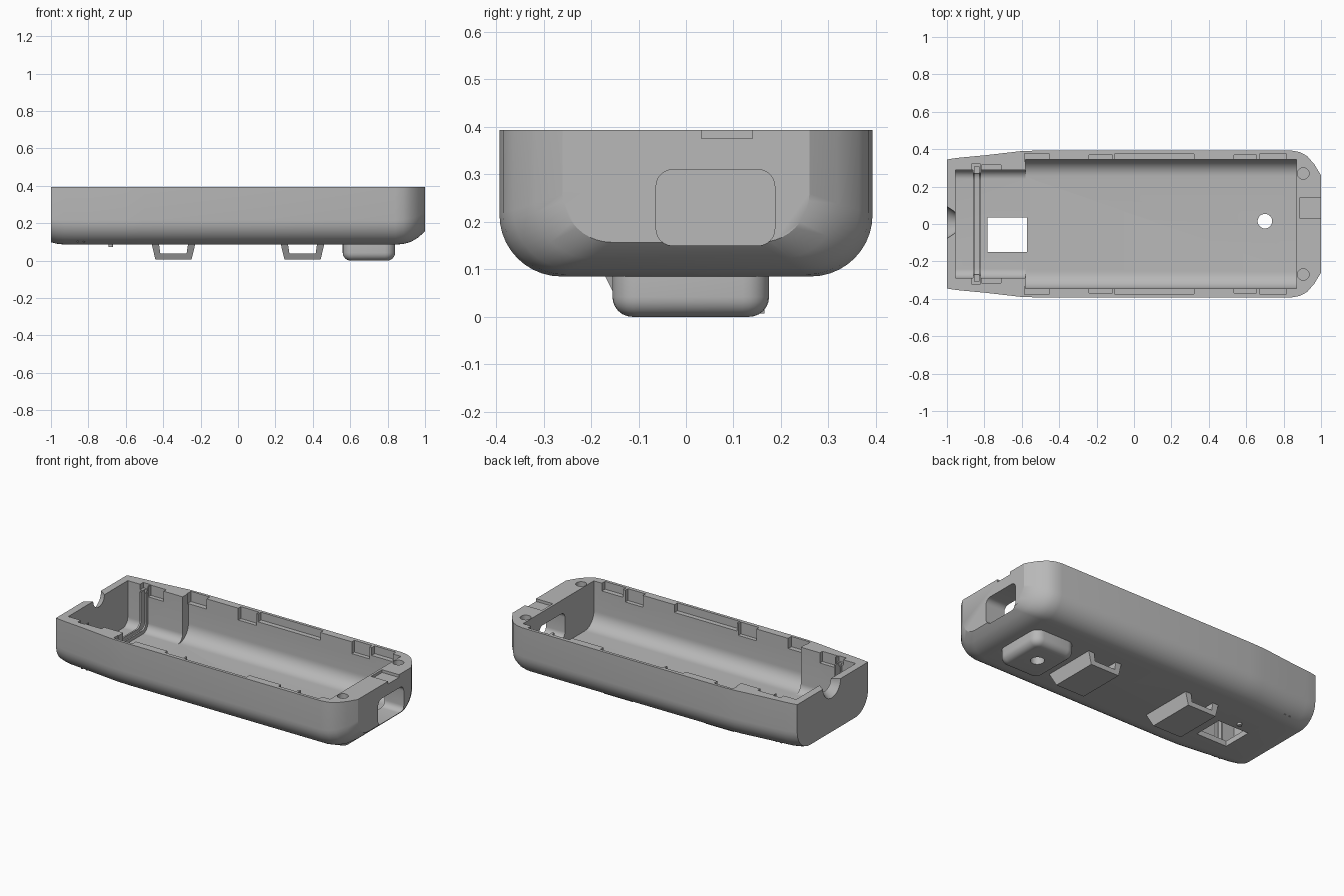
import bpy, bmesh, math
from mathutils import Vector

if "Cube" in bpy.data.objects:
    bpy.data.objects.remove(bpy.data.objects["Cube"])

grey = bpy.data.materials.new("plain grey")
grey.diffuse_color = (0.48, 0.48, 0.48, 1)
grey.use_nodes = True
grey.node_tree.nodes["Principled BSDF"].inputs["Base Color"].default_value = grey.diffuse_color
TOP = 0.393


def loft(name, rings):
    """Closed solid skinned through rings with equal point counts."""
    bm = bmesh.new()
    loops = [[bm.verts.new(p) for p in ring] for ring in rings]
    n = len(loops[0])
    for a, b in zip(loops, loops[1:]):
        for i in range(n):
            j = (i + 1) % n
            bm.faces.new((a[i], a[j], b[j], b[i]))
    bm.faces.new(loops[0][::-1])
    bm.faces.new(loops[-1])
    bmesh.ops.recalc_face_normals(bm, faces=bm.faces)
    me = bpy.data.meshes.new(name)
    bm.to_mesh(me)
    bm.free()
    ob = bpy.data.objects.new(name, me)
    bpy.context.collection.objects.link(ob)
    me.materials.append(grey)
    return ob


def box(name, x0, x1, y0, y1, z0, z1):
    return loft(name, [[(x0, y0, z), (x1, y0, z), (x1, y1, z), (x0, y1, z)] for z in (z0, z1)])


def rounded(u0, u1, v0, v1, r, n=6):
    """Rounded rectangle as 2D points."""
    pts = []
    for cu, cv, a0 in ((u1 - r, v1 - r, 0), (u0 + r, v1 - r, 90),
                       (u0 + r, v0 + r, 180), (u1 - r, v0 + r, 270)):
        for k in range(n + 1):
            a = math.radians(a0 + 90 * k / n)
            pts.append((cu + r * math.cos(a), cv + r * math.sin(a)))
    return pts


def circle(cx, cy, r, z, n=32):
    return [(cx + r * math.cos(math.tau * k / n), cy + r * math.sin(math.tau * k / n), z)
            for k in range(n)]


def cylinder(name, cx, cy, r, z0, z1):
    return loft(name, [circle(cx, cy, r, z0), circle(cx, cy, r, z1)])


def trough(x, w, bottom, r, top=TOP, n=10):
    """U-shaped cross-section with rounded lower corners."""
    pts = [(x, w, top)]
    for side in (0, 1):
        for k in range(n + 1):
            a = math.radians(90 * k / n)
            c, s = (math.cos(a), math.sin(a)) if side == 0 else (-math.sin(a), math.cos(a))
            cy = (w - r) * (1 if side == 0 else -1)
            pts.append((x, cy + r * c, bottom + r - r * s))
    pts.append((x, -w, top))
    return pts


def boolean(target, tool, op='DIFFERENCE'):
    mod = target.modifiers.new("bool", 'BOOLEAN')
    mod.operation = op
    mod.solver = 'EXACT'
    mod.object = tool
    bpy.context.view_layer.objects.active = target
    bpy.ops.object.modifier_apply(modifier=mod.name)
    bpy.data.objects.remove(tool)


# Outer shell: x, half width, underside height, corner radius
stations = [(-1, .345, .098, .125), (-.97, .35, .09, .13), (-.93, .355, .086, .13),
            (-.8, .367, .085, .13), (-.6, .39, .085, .13), (-.5, .393, .085, .13),
            (.84, .393, .085, .13), (.885, .385, .089, .13), (.925, .364, .1, .125),
            (.965, .318, .124, .115), (1, .26, .157, .103)]
body = loft("case_body", [trough(*s) for s in stations])

# Main bay and narrower end bay
boolean(body, loft("main_bay", [trough(x, .345, .118, .09, .5) for x in (-.58, .87)]))
boolean(body, loft("end_bay", [trough(x, .29, .118, .05, .5) for x in (-.955, -.55)]))

# Port window in the end wall
window = rounded(-.063, .187, .15, .31, .035)
boolean(body, loft("port_window", [[(x, y, z) for y, z in window] for x in (.8, 1.1)]))

# Shallow notch above the port, flared cable notch opposite
boolean(body, box("rim_notch", .885, 1.1, .033, .14, .376, .5))


def flare(x, r):
    return [(x, .008 + r * math.cos(math.tau * k / 32), TOP + r * math.sin(math.tau * k / 32))
            for k in range(32)]


boolean(body, loft("cable_notch", [flare(-1.02, .1), flare(-.955, .055), flare(-.93, .055)]))

# Square hole in the floor
boolean(body, box("floor_hole", -.782, -.573, -.15, .035, .0, .2))

# Snap pockets, board slot and screw holes on both sides: x0, x1, inner y, outer y, floor z
pockets = [(-.585, -.455, .335, .376, .33), (-.24, -.115, .335, .37, .32),
           (-.105, .32, .335, .375, .345), (.535, .655, .335, .37, .32),
           (.67, .815, .335, .375, .345), (-.815, -.71, .28, .315, .33),
           (-.87, -.82, .28, .32, .36), (-.852, -.828, .27, .308, .118)]
for side in (1, -1):
    for x0, x1, y0, y1, z in pockets:
        ya, yb = sorted((side * y0, side * y1))
        boolean(body, box("pocket", x0, x1, ya, yb, z, .5))
    boolean(body, cylinder("screw_hole", .905, side * .27, .031, .3, .5))

# Rails of the board slot, along floor and up the walls
for i, x in enumerate((-.862, -.828)):
    rail = box("board_rail_%d" % (i + 1), x, x + .01, -.3, .3, .1, .355)
    inner = loft("rail_opening", [trough(xx, .272, .14, .04, .5) for xx in (x - .1, x + .1)])
    boolean(rail, inner)

# Rounded foot under the port end
R = .042
levels = [(R * (1 - math.cos(a)), R * (1 - math.sin(a)))
          for a in [math.radians(90 - 15 * k) for k in range(7)]]
rings = []
for h, inset in [(R * (1 - math.sin(math.radians(90 - 15 * k))),
                  R * (1 - math.cos(math.radians(90 - 15 * k)))) for k in range(7)]:
    rr = max(.055 - inset, .008)
    rings.append([(x, y, h) for x, y in
                  rounded(.56 + inset, .84 - inset, -.155 + inset, .175 - inset, rr)])
rings.append([(x, y, .095) for x, y in rounded(.56, .84, -.155, .175, .055)])
foot = loft("foot", rings)
boolean(body, foot, 'UNION')
boolean(body, cylinder("foot_hole", .7, .015, .039, -.1, .3))

# Strap loops under the case
for i, cx in enumerate((-.345, .345)):
    profile = [(-.117, .09), (-.097, .007), (.097, .007), (.117, .09),
               (.078, .09), (.07, .037), (-.07, .037), (-.078, .09)]
    strap = loft("strap_loop_%d" % (i + 1),
                 [[(cx + x, -.17 + (.085 - z) * .5, z) for x, z in profile],
                  [(cx + x, .165, z) for x, z in profile]])

# Tiny nub beside the square hole
cylinder("nub", -.68, .085, .013, .072, .095)

# Smooth rounded areas, keep hard edges
bpy.ops.object.select_all(action='DESELECT')
for ob in bpy.context.scene.objects:
    ob.select_set(True)
bpy.context.view_layer.objects.active = body
bpy.ops.object.shade_smooth_by_angle(angle=math.radians(30))
